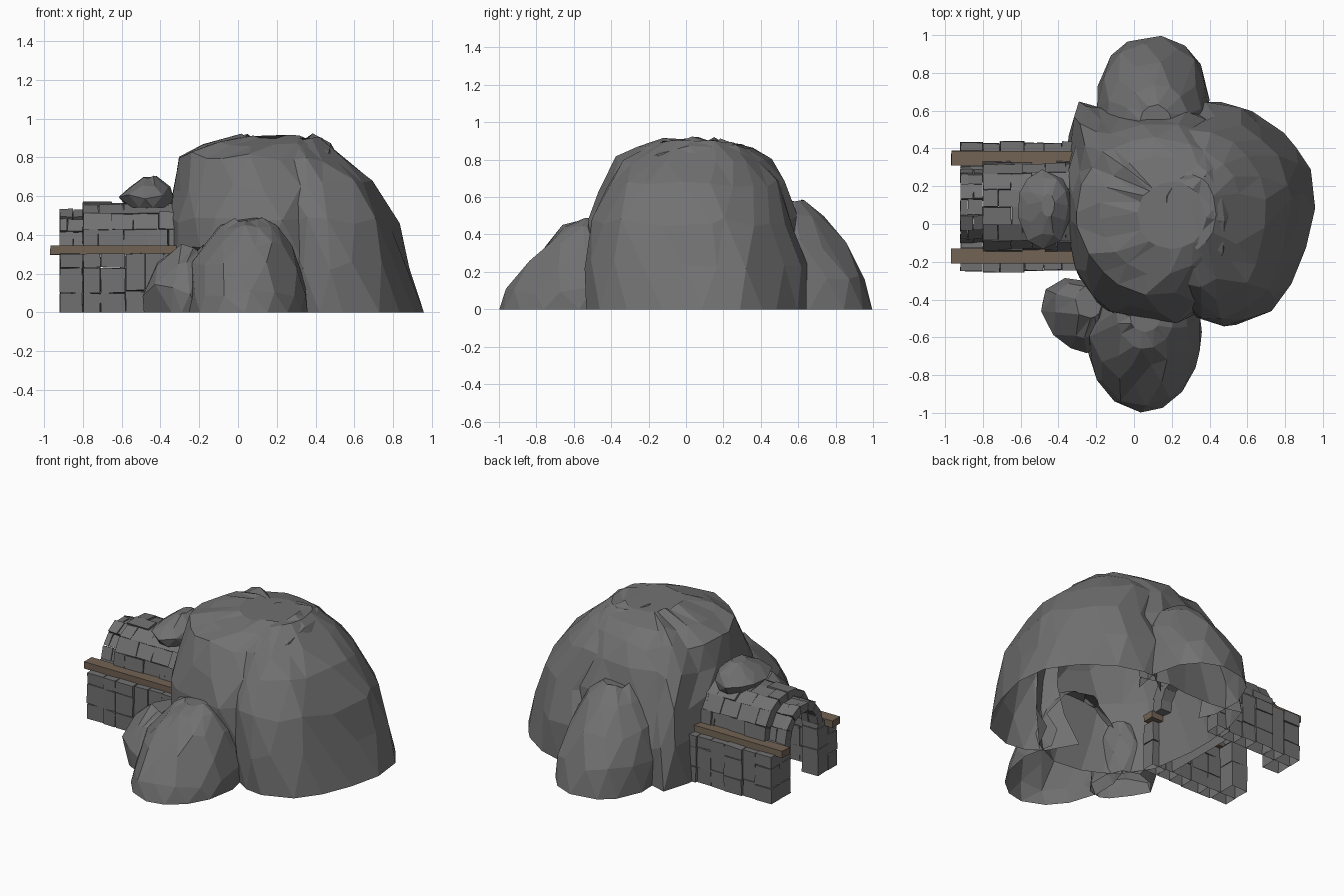
import bpy, bmesh, math, random
from mathutils import Vector

if "Cube" in bpy.data.objects:
    bpy.data.objects.remove(bpy.data.objects["Cube"])

random.seed(5)


def material(name, rgb):
    m = bpy.data.materials.new(name)
    m.diffuse_color = (*rgb, 1)
    m.use_nodes = True
    m.node_tree.nodes["Principled BSDF"].inputs["Base Color"].default_value = m.diffuse_color
    return m


STONE = material("grey stone", (0.165, 0.165, 0.165))
WOOD = material("brown wood", (0.17, 0.125, 0.09))


def finish(bm, name, mat):
    bmesh.ops.recalc_face_normals(bm, faces=bm.faces)
    me = bpy.data.meshes.new(name)
    bm.to_mesh(me)
    bm.free()
    me.materials.append(mat)
    ob = bpy.data.objects.new(name, me)
    bpy.context.collection.objects.link(ob)
    return ob


def oval(n=32, power=2.1):
    pts = []
    for i in range(n):
        c, s = math.cos(2 * math.pi * i / n), math.sin(2 * math.pi * i / n)
        f = (abs(c) ** power + abs(s) ** power) ** (-1 / power)
        pts.append((c * f, s * f))
    return pts


def rock(name, levels, outline=None, n=15, jit=0.02, hidden=None):
    """Faceted boulder: the plan outline is fitted to each level (z, xmin, xmax, ymin, ymax)
    and grows rounder towards the top."""
    outline = outline or oval()
    lo_x, hi_x = min(p[0] for p in outline), max(p[0] for p in outline)
    lo_y, hi_y = min(p[1] for p in outline), max(p[1] for p in outline)
    m, top = len(outline), levels[-1][0]
    bm = bmesh.new()
    rings = []
    for k, (z, x0, x1, y0, y1) in enumerate(levels):
        ring = []
        for i in range(n):
            t = (i + 0.5 * (k % 2) + random.uniform(-0.25, 0.25)) / n * m
            a, b, f = outline[int(t // 1) % m], outline[int(t // 1 + 1) % m], t % 1
            p = Vector(((a[0] + (b[0] - a[0]) * f - lo_x) / (hi_x - lo_x) - .5,
                        (a[1] + (b[1] - a[1]) * f - lo_y) / (hi_y - lo_y) - .5))
            p = p.lerp(p.normalized() * .51, (z / top) ** 2)
            p *= 1 + random.uniform(-1.6, 1.2) * jit * (k > 0)
            zz = z + random.uniform(-1.5, 1.2) * jit * (0 if k == 0 else
                                                       .5 if k >= len(levels) - 2 else 1)
            ring.append(bm.verts.new(((x0 + x1) / 2 + (x1 - x0) * p.x,
                                      (y0 + y1) / 2 + (y1 - y0) * p.y, zz)))
        rings.append(ring)
    for k in range(len(rings) - 1):
        lo, hi = rings[k], rings[k + 1]
        for i in range(n):
            j = (i + 1) % n
            if k % 2 == 0:
                bm.faces.new((lo[i], lo[j], hi[i]))
                bm.faces.new((lo[j], hi[j], hi[i]))
            else:
                bm.faces.new((lo[i], hi[j], hi[i]))
                bm.faces.new((lo[i], lo[j], hi[j]))
    bm.faces.new(rings[-1])
    bmesh.ops.recalc_face_normals(bm, faces=bm.faces)
    # merge nearly flat neighbours into larger irregular facets
    bmesh.ops.dissolve_limit(bm, angle_limit=math.radians(6),
                             verts=bm.verts, edges=bm.edges)
    # open the side buried in the neighbouring boulder
    if hidden:
        bmesh.ops.delete(bm, geom=[f for f in bm.faces if hidden(f.calc_center_median())],
                         context='FACES')
    return finish(bm, name, STONE)


# Boulders: two big lobes and the smaller ones leaning on them
rock("main_boulder", [
    (0, -.37, .52, -.52, .655), (.25, -.375, .52, -.535, .645), (.48, -.355, .53, -.53, .61),
    (.66, -.33, .53, -.46, .54), (.8, -.29, .52, -.37, .45),
    (.87, -.18, .47, -.26, .36), (.91, .02, .38, -.13, .22)],
    [(.52, .1), (.5, .55), (.3, .63), (.1, .6), (-.15, .6), (-.29, .65), (-.35, .45),
     (-.37, .2), (-.36, 0), (-.31, -.27), (-.17, -.41), (.02, -.5), (.3, -.52), (.48, -.3)],
    n=19, jit=.024, hidden=lambda c: c.x > .44 and c.z < .7)
rock("right_boulder", [
    (0, .15, .97, -.54, .66), (.24, .15, .90, -.54, .65), (.47, .1, .84, -.51, .60),
    (.68, .08, .71, -.42, .50), (.79, .08, .57, -.33, .40), (.895, .17, .43, -.14, .26)],
    [(.96, .13), (.92, .32), (.78, .49), (.6, .61), (.4, .66), (.2, .5), (.15, .1),
     (.2, -.25), (.34, -.5), (.52, -.54), (.75, -.45), (.88, -.22)],
    n=17, hidden=lambda c: c.x < .25 and c.z < .7)
rock("back_boulder", [
    (0, -.2, .40, .3, 1.0), (.18, -.19, .39, .33, .965), (.35, -.14, .35, .33, .86),
    (.5, -.05, .29, .35, .74), (.575, .03, .2, .42, .63)],
    n=13, hidden=lambda c: c.y < .47)
rock("front_boulder", [
    (0, -.26, .36, -1.0, -.16), (.1, -.26, .355, -.96, -.18), (.24, -.24, .33, -.86, -.2),
    (.36, -.17, .28, -.75, -.25), (.44, -.09, .21, -.66, -.33), (.48, -.02, .14, -.57, -.42)],
    oval(power=1.95), n=15, hidden=lambda c: c.y > -.38)
rock("small_boulder", [
    (0, -.5, -.15, -.69, -.29), (.12, -.53, -.15, -.69, -.28),
    (.25, -.44, -.15, -.61, -.29), (.34, -.31, -.17, -.50, -.33)],
    [(-.51, -.4), (-.38, -.62), (-.25, -.69), (-.15, -.6), (-.15, -.35), (-.34, -.29)],
    n=10, jit=.03)
rock("roof_stone", [
    (.54, -.57, -.35, -.10, .26), (.60, -.615, -.33, -.13, .29),
    (.65, -.56, -.35, -.06, .25), (.70, -.49, -.42, .04, .16)], n=10, jit=.012)


def block(bm, fn, a, b, gap=.0015, jit=.003):
    """Rough stone block between corners a, b in the space mapped by fn; open on the ground."""
    v = {}
    for i in range(8):
        bits = (i & 1, i >> 1 & 1, i >> 2 & 1)
        v[i] = fn(*[b[k] if bits[k] else a[k] for k in range(3)])
    mid = sum(v.values(), Vector()) / 8
    on_ground = min(p.z for p in v.values()) < .001
    for i, p in v.items():
        low = p.z < .001
        p += (mid - p).normalized() * gap * 1.7
        p += Vector([random.uniform(-jit, jit) for _ in range(3)])
        if low:
            p.z = 0
        v[i] = bm.verts.new(p)
    for q in ((0, 1, 3, 2), (4, 5, 7, 6), (0, 1, 5, 4), (2, 3, 7, 6), (0, 2, 6, 4), (1, 3, 7, 5)):
        if not (on_ground and q == (0, 1, 3, 2)):
            bm.faces.new([v[i] for i in q])


CY, SPRING, INNER = .09, .335, .14       # tunnel axis, arch springing, opening radius


def straight(side):
    return lambda x, d, z: Vector((x, CY + side * d, z))


def arched(x, a, r):
    return Vector((x, CY + r * math.cos(a), SPRING + r * math.sin(a)))


def squarish(x, a, r):
    c, s = math.cos(a), math.sin(a)
    return arched(x, a, r * (abs(c) ** 2.5 + abs(s) ** 2.5) ** (-1 / 2.5))


# Tunnel side walls: a skin of upright blocks, doubled at the entrance
columns = [-.92, -.8, -.71, -.58, -.48, -.38, -.28]
for side, name in ((-1, "front_tunnel_wall"), (1, "back_tunnel_wall")):
    bm = bmesh.new()
    for i, (x0, x1) in enumerate(zip(columns, columns[1:])):
        for d0, d1 in ((INNER, .25), (.25, .345))[0 if i == 0 else 1:]:
            rows = random.choice(([0, .11, .305], [0, .17, .305], [0, .1, .23, .305]))
            out = random.uniform(-.012, .008) if d1 > .3 else 0
            for z0, z1 in zip(rows, rows[1:]):
                block(bm, straight(side), (x0, d0, z0), (x1, d1 + out, z1))
    # short course on the entrance pillar, up to the springing of the arch
    block(bm, straight(side), (-.92, INNER, .305), (-.8, .215, SPRING + .003))
    finish(bm, name, STONE)

# Entrance arch ring
bm = bmesh.new()
for i in range(7):
    a0, a1 = math.pi * i / 7, math.pi * (i + 1) / 7
    r = .2 + random.uniform(-.008, .006)
    cut = -.88 if i % 2 else -.85
    block(bm, arched, (-.92, a0, INNER), (cut, a1, r))
    block(bm, arched, (cut, a0, INNER), (-.8, a1, r - .004))
finish(bm, "entrance_arch", STONE)

# Vault: staggered courses of blocks
bm = bmesh.new()
for i in range(8):
    a0, a1 = math.pi * i / 8, math.pi * (i + 1) / 8
    xs = [-.8, -.72, -.59, -.47, -.36, -.27] if i % 2 else [-.8, -.65, -.54, -.41, -.27]
    for x0, x1 in zip(xs, xs[1:]):
        block(bm, squarish, (x0, a0, .16), (x1, a1, .238 + random.uniform(-.01, .006)), gap=.0005)
finish(bm, "tunnel_vault", STONE)

# Plate closing the tunnel at its inner end
bm = bmesh.new()
R = .25
pts = [(CY + R, 0)] + [(CY + R * math.cos(math.pi * i / 8),
                        SPRING - .05 + R * math.sin(math.pi * i / 8)) for i in range(9)] \
    + [(CY - R, 0)]
bm.faces.new([bm.verts.new((-.43, y, z)) for y, z in pts])
finish(bm, "tunnel_end", STONE)

# Wooden beams along both walls
for side, name in ((-1, "front_beam"), (1, "back_beam")):
    bm = bmesh.new()
    block(bm, straight(side), (-.968, .22, .298), (-.25, .297, .343), gap=0, jit=.002)
    finish(bm, name, WOOD)
